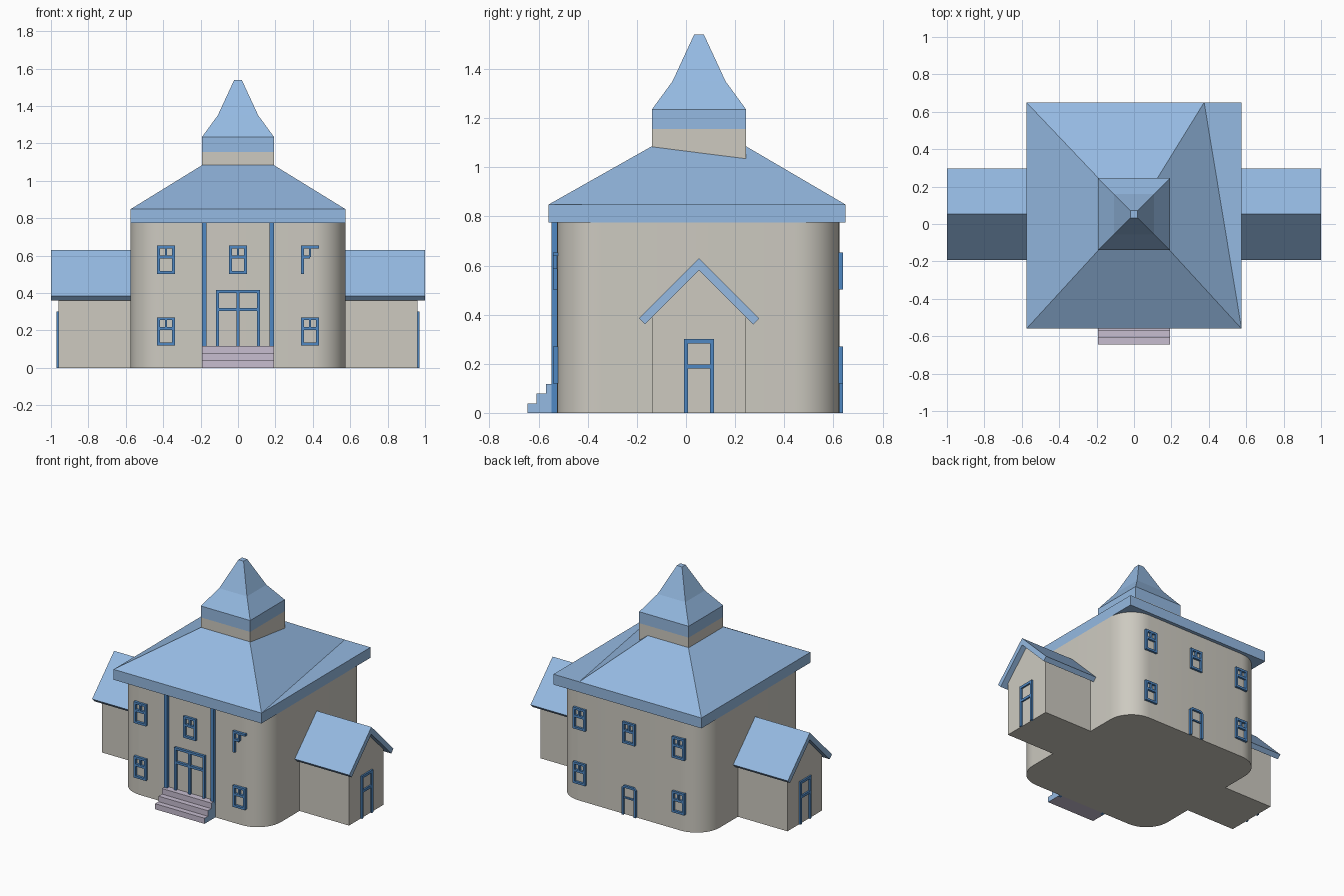
import bpy, bmesh, math

old = bpy.data.objects.get("Cube")
if old:
    bpy.data.objects.remove(old, do_unlink=True)


def material(name, rgb):
    m = bpy.data.materials.new(name)
    m.use_nodes = True
    m.diffuse_color = (*rgb, 1)
    m.node_tree.nodes["Principled BSDF"].inputs["Base Color"].default_value = (*rgb, 1)
    return m


WALL = material("warm grey plaster", (0.61, 0.59, 0.53))
ROOF = material("light blue roof", (0.30, 0.49, 0.76))
TRIM = material("deep blue trim", (0.08, 0.25, 0.55))
STEP = material("lilac stone", (0.57, 0.51, 0.63))


def finish(name, bm, *mats):
    bmesh.ops.recalc_face_normals(bm, faces=bm.faces)
    me = bpy.data.meshes.new(name)
    bm.to_mesh(me)
    bm.free()
    for m in mats:
        me.materials.append(m)
    ob = bpy.data.objects.new(name, me)
    bpy.context.collection.objects.link(ob)
    return ob


def add_box(bm, x, y, z):
    """Box from (low, high) pairs."""
    vs = bmesh.ops.create_cube(bm, size=1)["verts"]
    for v in vs:
        v.co = [lo + (c + 0.5) * (hi - lo) for c, (lo, hi) in zip(v.co, (x, y, z))]


def add_prism(bm, profile, x0, x1):
    """Profile of (y, z) points extruded along x."""
    f = bm.faces.new([bm.verts.new((x0, y, z)) for y, z in profile])
    ext = bmesh.ops.extrude_face_region(bm, geom=[f])["geom"]
    for v in ext:
        if isinstance(v, bmesh.types.BMVert):
            v.co.x = x1


def add_loft(bm, rings):
    """Closed solid through rings of equal length."""
    rows = [[bm.verts.new(p) for p in r] for r in rings]
    n = len(rows[0])
    for a, b in zip(rows, rows[1:]):
        for i in range(n):
            j = (i + 1) % n
            bm.faces.new((a[i], a[j], b[j], b[i]))
    bm.faces.new(rows[0][::-1])
    bm.faces.new(rows[-1])


def rect(x0, x1, y0, y1, z):
    return [(x0, y0, z), (x1, y0, z), (x1, y1, z), (x0, y1, z)]


W, FRONT, BACK = 0.575, -0.525, 0.625   # main walls
EAVE, CY = 0.775, 0.053                 # eave height, tower and wing centre

# Main hall with rounded corners
bm = bmesh.new()
add_box(bm, (-W, W), (FRONT, BACK), (0, EAVE))
corners = [e for e in bm.edges if abs(e.verts[0].co.z - e.verts[1].co.z) > 0.1]
bmesh.ops.bevel(bm, geom=corners, offset=0.18, segments=10, profile=0.5, affect='EDGES')
hall = finish("main_hall", bm, WALL)
bpy.context.view_layer.objects.active = hall
hall.select_set(True)
bpy.ops.object.shade_smooth_by_angle(angle=math.radians(30))
hall.select_set(False)

# Hipped main roof: fascia slab, then slopes with one hip set in from its corner
bm = bmesh.new()
add_box(bm, (-W, W), (-0.56, 0.65), (EAVE, 0.848))
eaves = rect(-W, W, -0.56, 0.65, 0.848)
top = rect(-0.19, 0.19, -0.14, 0.245, 1.085)
eaves[2] = (0.375, 0.65, 0.848)
top[2] = (0.125, 0.245, 1.085)
add_loft(bm, [eaves, top])
finish("main_roof", bm, ROOF)

# Tower
T = 0.192
bm = bmesh.new()
add_box(bm, (-T, T), (CY - T, CY + T), (0.95, 1.155))
finish("tower_wall", bm, WALL)
bm = bmesh.new()
add_loft(bm, [rect(-r, r, CY - r, CY + r, z) for r, z in
              ((T, 1.155), (T, 1.235), (0.108, 1.35), (0.02, 1.54))])
finish("tower_spire", bm, ROOF)

# Side wings with gabled roofs and end doors
for side, s in (("left", 1), ("right", -1)):
    bm = bmesh.new()
    gable = [(CY - T, 0), (CY + T, 0), (CY + T, 0.39), (CY, 0.582), (CY - T, 0.39)]
    add_prism(bm, gable, s * 0.5, s * 0.96)
    finish(side + "_wing", bm, WALL)

    bm = bmesh.new()
    half = [(0.245, 0.385), (0.22, 0.36)]
    chevron = ([(CY - d, z) for d, z in half] + [(CY, 0.58)]
               + [(CY + d, z) for d, z in half[::-1]] + [(CY, 0.63)])
    add_prism(bm, chevron, s * 0.5, s)
    finish(side + "_wing_roof", bm, ROOF)

    bm = bmesh.new()
    depth = sorted((s * 0.955, s * 0.971))
    for e in (-1, 1):
        add_box(bm, depth, sorted((CY + e * 0.044, CY + e * 0.062)), (0, 0.3))
    for z in (0.18, 0.282):
        add_box(bm, depth, (CY - 0.05, CY + 0.05), (z, z + 0.018))
    finish(side + "_wing_door_frame", bm, TRIM)


def window(name, x, z, depth, broken=False):
    """Sash frame; a broken one has lost its right and lower parts."""
    bm = bmesh.new()
    h, b, height = 0.048, 0.015, 0.15
    add_box(bm, (x - h, x - h + b), depth, (z, z + height))
    add_box(bm, (x - h, x + h), depth, (z + height - b, z + height))
    add_box(bm, (x - 0.006, x + 0.006), depth, (z + 0.09, z + height))
    add_box(bm, (x - h, x + (0 if broken else h)), depth, (z + 0.082, z + 0.098))
    if not broken:
        add_box(bm, (x + h - b, x + h), depth, (z, z + height))
        add_box(bm, (x - h, x + h), depth, (z, z + b))
    finish(name, bm, TRIM)


# Windows: three above, two below, front and back
for face, depth in (("front", (FRONT - 0.017, FRONT + 0.005)),
                    ("back", (BACK - 0.005, BACK + 0.015))):
    for level, z in (("lower", 0.12), ("upper", 0.503)):
        for label, x in (("right", -0.385), ("middle", 0), ("left", 0.385)):
            if level == "lower" and label == "middle":
                continue
            broken = (face, level, label) == ("front", "upper", "left")
            window(f"{face}_{level}_{label}_window", x, z, depth, broken)

# Front pilasters
for side, s in (("left", 1), ("right", -1)):
    bm = bmesh.new()
    add_box(bm, sorted((s * 0.168, s * 0.192)), (FRONT - 0.022, FRONT + 0.01), (0, EAVE))
    finish(side + "_pilaster", bm, TRIM)

# Front double door frame
bm = bmesh.new()
depth = (FRONT - 0.017, FRONT + 0.005)
for x in (-0.11, 0, 0.11):
    add_box(bm, (x - 0.008, x + 0.008), depth, (0.115, 0.415))
for z in (0.303, 0.4):
    add_box(bm, (-0.118, 0.118), depth, (z, z + 0.016))
finish("front_door_frame", bm, TRIM)

# Back door frame with clipped top corners
bm = bmesh.new()
outline = [(-0.055, 0), (-0.055, 0.19), (-0.038, 0.207), (0.038, 0.207), (0.055, 0.19), (0.055, 0)]
inner = [(x * 0.72, min(z, 0.192)) for x, z in outline]
for i in range(len(outline) - 1):
    quad = [outline[i], outline[i + 1], inner[i + 1], inner[i]]
    add_loft(bm, [[(x, y, z) for x, z in quad] for y in (BACK - 0.005, BACK + 0.015)])
add_box(bm, (-0.045, 0.045), (BACK - 0.005, BACK + 0.01), (0.115, 0.125))
finish("back_door_frame", bm, TRIM)

# Entrance steps: stone treads, blue ends
bm = bmesh.new()
stair = [(FRONT + 0.01, 0)]
for i, y in enumerate((-0.645, -0.608, -0.57)):
    stair += [(y, i * 0.039), (y, (i + 1) * 0.039)]
stair.append((FRONT + 0.01, 0.117))
add_prism(bm, stair, -0.192, 0.192)
bm.normal_update()
for f in bm.faces:
    f.material_index = 1 if abs(f.normal.x) > 0.9 else 0
finish("entrance_steps", bm, STEP, ROOF)
